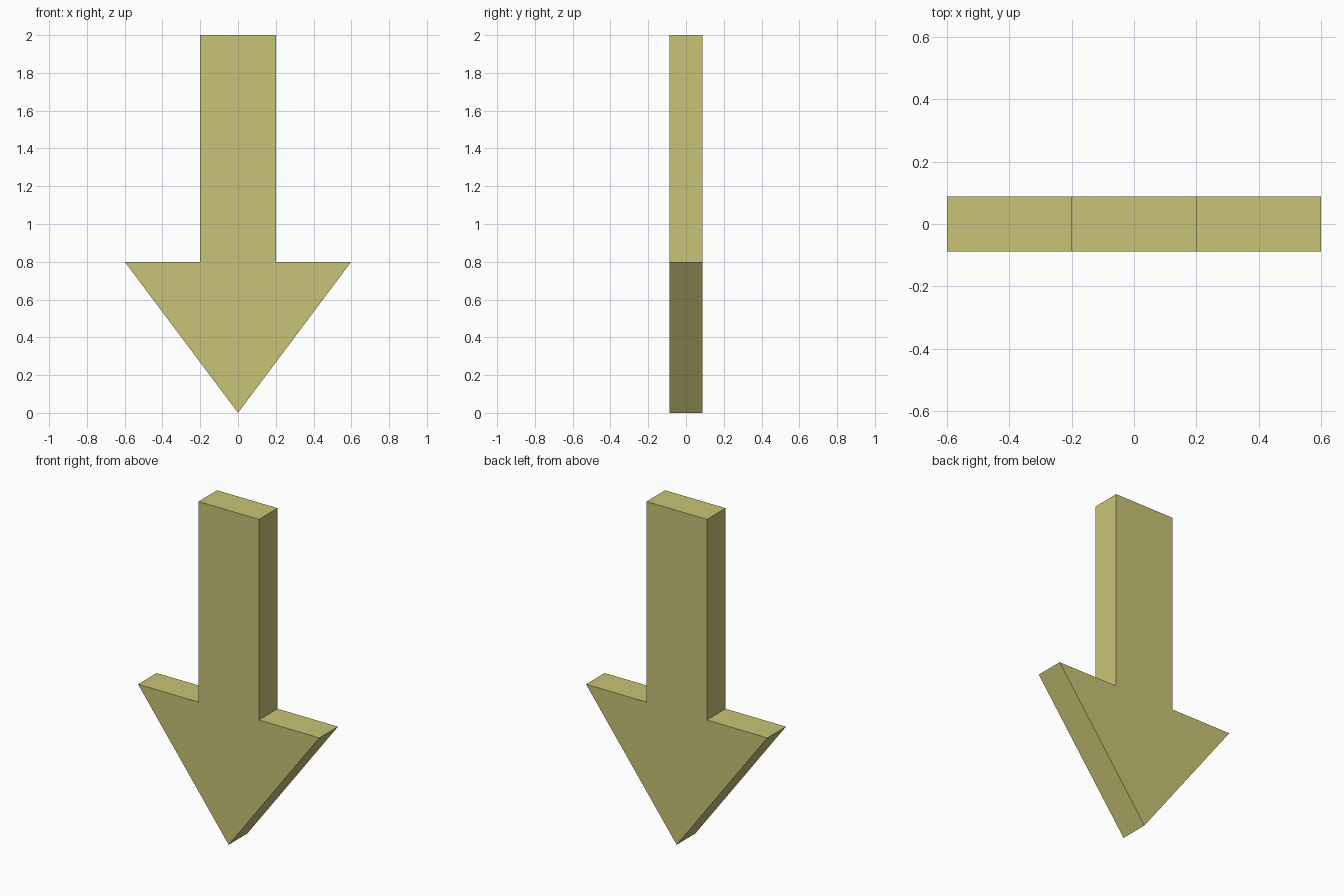
import bpy
import bmesh

if "Cube" in bpy.data.objects:
    bpy.data.objects.remove(bpy.data.objects["Cube"])

HALF_THICKNESS = 0.088

# Single olive-yellow colour
mat = bpy.data.materials.new("olive_yellow")
mat.diffuse_color = (0.58, 0.55, 0.18, 1.0)
mat.use_nodes = True
mat.node_tree.nodes["Principled BSDF"].inputs["Base Color"].default_value = mat.diffuse_color

# Right half of the arrow outline (x, z), mirrored for the left half
right = [(0.2, 0.8), (0.6, 0.8), (0.0, 0.0)]
outline = [(0.2, 2.0)] + right + [(-0.6, 0.8), (-0.2, 0.8), (-0.2, 2.0)]

# Arrow: flat outline extruded through its thickness
bm = bmesh.new()
face = bm.faces.new([bm.verts.new((x, -HALF_THICKNESS, z)) for x, z in outline])
extruded = bmesh.ops.extrude_face_region(bm, geom=[face], use_keep_orig=True)
moved = [g for g in extruded["geom"] if isinstance(g, bmesh.types.BMVert)]
bmesh.ops.translate(bm, verts=moved, vec=(0, 2 * HALF_THICKNESS, 0))
bmesh.ops.recalc_face_normals(bm, faces=bm.faces[:])

mesh = bpy.data.meshes.new("down_arrow")
bm.to_mesh(mesh)
bm.free()
mesh.materials.append(mat)
bpy.context.collection.objects.link(bpy.data.objects.new("down_arrow", mesh))
